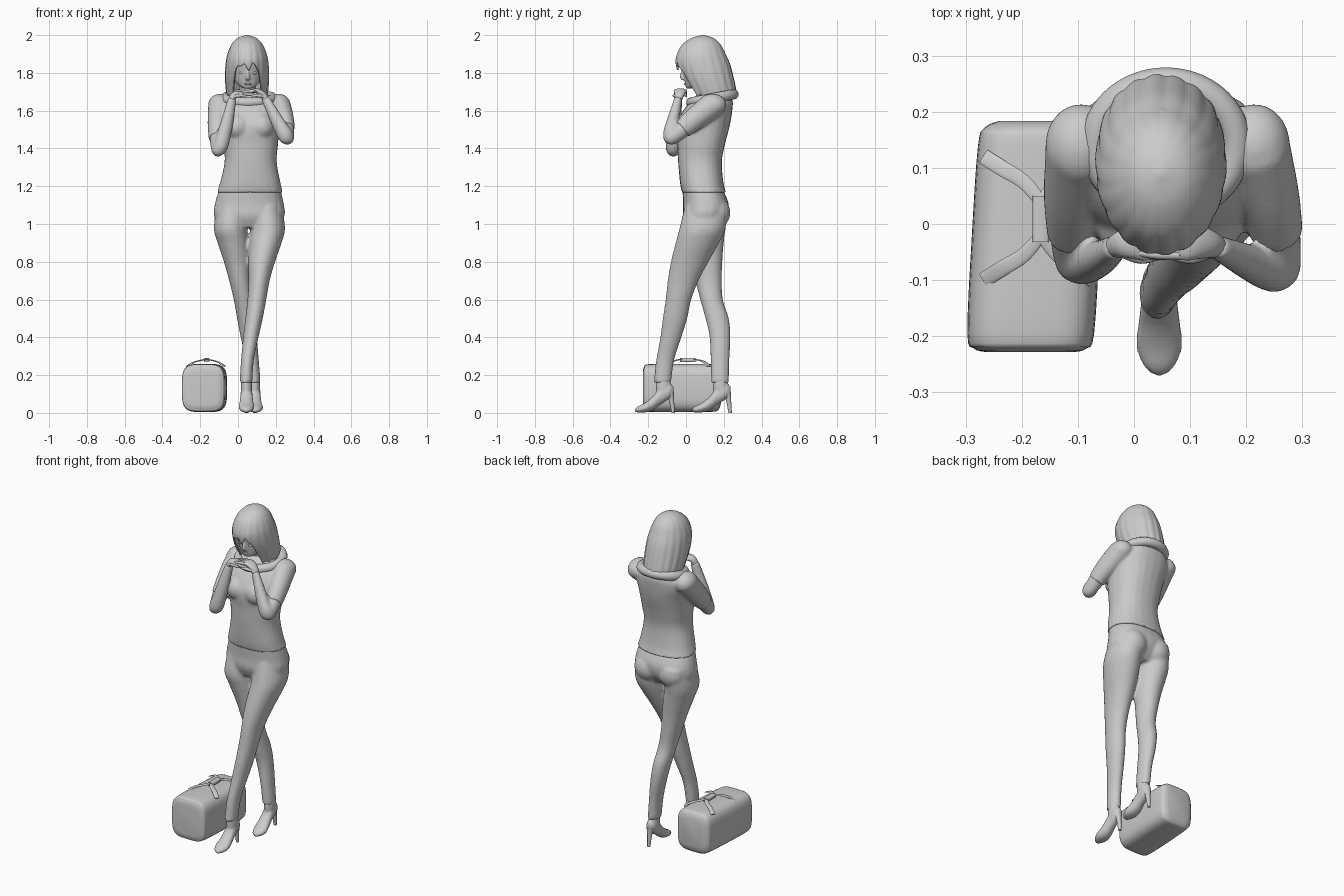
import bpy, bmesh, math
from mathutils import Vector

X, Y, Z = Vector((1, 0, 0)), Vector((0, 1, 0)), Vector((0, 0, 1))


def spline(rows, sub):
    """Catmull-Rom through rows of numbers."""
    p = [Vector(r) for r in rows]
    out = []
    for i in range(len(p) - 1):
        a, b, c, d = p[max(i - 1, 0)], p[i], p[i + 1], p[min(i + 2, len(p) - 1)]
        for k in range(sub):
            t = k / sub
            out.append(0.5 * (2 * b + (c - a) * t + (2 * a - 5 * b + 4 * c - d) * t * t
                              + (3 * b - a - 3 * c + d) * t ** 3))
    return out + [p[-1]]


def finish(name, bm, angle=50):
    bmesh.ops.recalc_face_normals(bm, faces=bm.faces)
    me = bpy.data.meshes.new(name)
    bm.to_mesh(me)
    bm.free()
    ob = bpy.data.objects.new(name, me)
    bpy.context.collection.objects.link(ob)
    bpy.ops.object.select_all(action='DESELECT')
    ob.select_set(True)
    bpy.context.view_layer.objects.active = ob
    bpy.ops.object.shade_smooth_by_angle(angle=math.radians(angle))
    return ob


def loft(name, rows, axis=None, n=2.0, sub=4, seg=24):
    """Rows are x, y, z, half width, half depth; axis fixes the ring plane."""
    pts = spline(rows, sub)
    bm = bmesh.new()
    rings = []
    for i, p in enumerate(pts):
        if axis == 'Z':
            u, v = X, Y
        elif axis == 'Y':
            u, v = X, Z
        else:
            t = Vector((pts[min(i + 1, len(pts) - 1)] - pts[max(i - 1, 0)])[:3]).normalized()
            u = t.cross(Z).normalized()
            v = u.cross(t)
        ring = []
        for k in range(seg):
            c, s = math.cos(2 * math.pi * k / seg), math.sin(2 * math.pi * k / seg)
            c, s = (math.copysign(abs(q) ** (2 / n), q) for q in (c, s))
            ring.append(bm.verts.new(Vector(p[:3]) + u * c * max(p[3], .001) + v * s * max(p[4], .001)))
        rings.append(ring)
    for r, q in zip(rings, rings[1:]):
        for k in range(seg):
            bm.faces.new((r[k], r[(k + 1) % seg], q[(k + 1) % seg], q[k]))
    bm.faces.new(rings[0])
    bm.faces.new(rings[-1])
    return finish(name, bm)


def ball(name, loc, size):
    bm = bmesh.new()
    bmesh.ops.create_uvsphere(bm, u_segments=20, v_segments=12, radius=1)
    for v in bm.verts:
        v.co = Vector(loc) + Vector(v.co[i] * size[i] for i in range(3))
    return finish(name, bm)


def fuse(name, parts, voxel=.008):
    """Join parts into one blended skin."""
    bpy.ops.object.select_all(action='DESELECT')
    for p in parts:
        p.select_set(True)
    ob = bpy.context.view_layer.objects.active = parts[0]
    bpy.ops.object.join()
    ob.name = name
    m = ob.modifiers.new("skin", 'REMESH')
    m.mode, m.voxel_size, m.use_smooth_shade = 'VOXEL', voxel, True
    m = ob.modifiers.new("soften", 'SMOOTH')
    m.factor, m.iterations = .5, 6
    return ob


# Trousers: pelvis, forward crossing leg, rear leg
pelvis = loft("pelvis", [(.063, .085, 1.19, .16, .105), (.06, .105, 1.11, .182, .12),
                         (.06, .1, 1.04, .186, .115), (.06, .09, .98, .14, .08)], 'Z', 2.3)
front_leg = loft("front_leg", [
    (.15, .11, 1.1, .08, .115), (.157, .088, .98, .092, .122), (.145, .06, .9, .086, .115),
    (.125, .02, .8, .071, .1), (.112, -.015, .7, .056, .082), (.1, -.04, .6, .05, .068),
    (.085, -.058, .5, .046, .065), (.068, -.08, .4, .041, .056), (.05, -.11, .28, .034, .048),
    (.042, -.125, .16, .034, .046)], 'Z')
rear_leg = loft("rear_leg", [
    (-.03, .115, 1.1, .08, .115), (-.04, .095, .98, .088, .115), (-.025, .1, .9, .083, .1),
    (-.005, .11, .8, .07, .082), (.01, .12, .7, .057, .07), (.027, .135, .6, .05, .06),
    (.042, .165, .5, .047, .062), (.057, .18, .4, .043, .055), (.075, .18, .28, .035, .05),
    (.086, .18, .16, .034, .047)], 'Z')
seat = [ball("seat", (x, .155, 1.06), (.085, .08, .085)) for x in (-.02, .14)]
fuse("trousers", [pelvis, front_leg, rear_leg] + seat)

# Arms: shoulder to wrist paths, with short sleeves over the upper part
left = [(-.095, .14, 1.63, .058, .062), (-.106, .05, 1.53, .05, .056), (-.108, -.02, 1.45, .042, .046),
        (-.106, -.066, 1.392, .036, .038), (-.09, -.07, 1.42, .038, .04), (-.06, -.06, 1.53, .032, .035),
        (-.03, -.04, 1.665, .021, .024)]
right = [(.215, .14, 1.63, .058, .062), (.24, .05, 1.56, .05, .056), (.255, -.02, 1.5, .042, .046),
         (.262, -.078, 1.455, .036, .04), (.247, -.085, 1.475, .037, .042), (.205, -.068, 1.55, .032, .035),
         (.145, -.04, 1.665, .021, .024)]
sleeves = []
for side, path in (("left", left), ("right", right)):
    fuse(side + "_arm", [loft("upper_arm", path[1:4]), loft("forearm", path[3:]),
                         ball("elbow", path[3][:3], (.035, .038, .036))])
    sleeves.append(loft("sleeve", [(*p[:3], p[3] + .005, p[4] + .005) for p in path[:3]]))
    sleeves.append(ball("shoulder", path[0][:3], (.064, .075, .06)))

# Shirt
torso = loft("torso", [
    (.063, .095, 1.165, .175, .117), (.065, .083, 1.22, .16, .115), (.067, .074, 1.33, .138, .116),
    (.067, .08, 1.42, .145, .126), (.064, .09, 1.52, .155, .142), (.06, .115, 1.6, .165, .13),
    (.058, .14, 1.66, .135, .105), (.055, .14, 1.7, .06, .065)], 'Z', 2.3)
bust = [ball("bust", (x, .005, 1.515), (.068, .07, .07)) for x in (0, .125)]
fuse("shirt", [torso] + bust + sleeves)

# Hood rolled around the neck
cu = bpy.data.curves.new("hood_collar", 'CURVE')
cu.dimensions, cu.bevel_depth, cu.bevel_resolution = '3D', .027, 4
sp = cu.splines.new('NURBS')
sp.points.add(15)
for i, p in enumerate(sp.points):
    a = i * math.pi / 8
    p.co = (.057 + .128 * math.cos(a), .14 + .115 * math.sin(a), 1.665 + .022 * math.sin(a), 1)
sp.use_cyclic_u = True
bpy.context.collection.objects.link(bpy.data.objects.new("hood_collar", cu))

# Neck and head
loft("neck", [(.055, .15, 1.62, .05, .05), (.052, .12, 1.7, .043, .045), (.05, .1, 1.78, .045, .05)])
skull = loft("head", [
    (.052, .018, 1.716, .014, .012), (.052, .04, 1.727, .04, .042), (.051, .065, 1.755, .068, .072),
    (.05, .085, 1.8, .084, .102), (.05, .09, 1.86, .09, .118), (.05, .09, 1.92, .082, .112),
    (.05, .088, 1.965, .05, .07), (.05, .088, 1.98, .008, .01)], 'Z')
nose = loft("nose", [(.052, -.018, 1.81, .006, .006), (.052, -.02, 1.785, .009, .014),
                     (.052, -.013, 1.766, .013, .014), (.052, -.004, 1.76, .008, .006)], 'Z')
fuse("face", [skull, nose], .005)
ball("lips", (.052, .002, 1.742), (.02, .012, .007))
for x in (.02, .084):
    ball("eye", (x, -.001, 1.8), (.015, .01, .008))

# Bobbed hair: one rippled shell with a short fringe; rows are z, front y, back y, half width
rows = [(2, .085, .095, .004), (1.985, .03, .145, .05), (1.95, -.02, .185, .083), (1.9, -.047, .21, .104),
        (1.85, -.053, .232, .113), (1.78, -.03, .25, .116), (1.7, .015, .266, .11), (1.665, .03, .262, .1)]
SUB, SEG, STEPS = 8, 120, 32
prof = spline(rows, SUB)
bm = bmesh.new()
cols = []
for k in range(SEG):
    a = (k / SEG * 2 - 1) * math.pi
    f = min(max((abs(a) - .5) / .35, 0), 1)
    end = 4.25 + 2.3 * f * f * (3 - 2 * f) + .18 * math.sin(11 * a + 1) + .15 * math.sin(17 * a)
    col = []
    for j in range(STEPS + 1):
        s = min(end * j / STEPS, 6.99) * SUB
        z, yf, yb, w = prof[int(s)].lerp(prof[int(s) + 1], s % 1)
        r = 1 + .035 * (j / STEPS) * abs(math.sin(9 * a + .8 * j / STEPS)) - .015
        col.append(bm.verts.new((.048 + w * r * math.sin(a),
                                 (yf + yb) / 2 - (yb - yf) / 2 * r * math.cos(a), z)))
    cols.append(col)
for k in range(SEG):
    p, q = cols[k], cols[(k + 1) % SEG]
    for j in range(STEPS):
        bm.faces.new((p[j], q[j], q[j + 1], p[j + 1]))
bm.faces.new([c[0] for c in cols])
hair = finish("hair", bm)
m = hair.modifiers.new("thickness", 'SOLIDIFY')
m.thickness, m.offset = .008, -1

# Folded hands under the chin
for side, s in (("left", -1), ("right", 1)):
    cx, dz = .057, .008 * s
    loft(side + "_palm", [(cx + s * .09, -.04, 1.66, .02, .018), (cx + s * .075, -.035, 1.685, .026, .017),
                          (cx + s * .045, -.03, 1.697 + dz, .035, .013),
                          (cx + s * .015, -.03, 1.695 + dz, .033, .009)], seg=16)
    for i in range(4):
        y = -.055 + .017 * i
        loft(side + "_finger", [(cx + s * .025, y, 1.696 + dz, .009, .009),
                                (cx - s * .015, y, 1.693 + dz, .008, .008),
                                (cx - s * .05, y + .004, 1.685 + dz, .006, .006)], seg=10)
    loft(side + "_thumb", [(cx + s * .075, -.05, 1.675, .011, .011), (cx + s * .045, -.062, 1.68, .009, .009),
                           (cx + s * .012, -.058, 1.675, .006, .006)], seg=10)

# High-heeled shoes
for name, x, y, tx in (("front_shoe", .045, -.12, 0), ("rear_shoe", .088, .182, .004)):
    foot = loft("foot", [(x + tx, y - .15, .013, .008, .008), (x + tx, y - .135, .018, .027, .016),
                         (x + tx, y - .1, .027, .041, .025), (x, y - .06, .048, .038, .036),
                         (x, y - .015, .09, .032, .047), (x, y + .03, .115, .029, .042),
                         (x, y + .055, .115, .012, .025)], 'Y')
    ankle = loft("ankle", [(x, y + .005, .09, .028, .042), (x, y, .14, .03, .04), (x, y, .18, .028, .038)], 'Z')
    fuse(name, [foot, ankle], .006)
    loft(name + "_heel", [(x, y + .035, .11, .024, .022), (x, y + .043, .07, .014, .014),
                          (x, y + .052, 0, .009, .009)], 'Z', seg=12)

# Travel bag with forked straps and a rolled handle
loft("bag", [(-.185, -.228, .132, .08, .085), (-.185, -.222, .132, .1, .112), (-.184, -.195, .132, .113, .126),
             (-.175, -.02, .132, .114, .128), (-.168, .14, .132, .11, .126), (-.166, .172, .132, .1, .115),
             (-.165, .184, .132, .075, .085)], 'Y', 4, seg=40)
loft("bag_handle", [(-.166, -.032, .28, .015, .011), (-.166, .05, .28, .015, .011)], 'Y', 4, seg=16)
for s in (-1, 1):
    for t in (-1, 1):
        y0 = .01 + .04 * s
        loft("bag_strap", [(-.166, y0 - .01 * s, .284, .011, .003), (-.166 + t * .03, y0 + .025 * s, .278, .013, .003),
                           (-.168 + t * .065, y0 + .048 * s, .268, .014, .003),
                           (-.17 + t * .098, y0 + .07 * s, .247, .014, .003)], seg=12)
